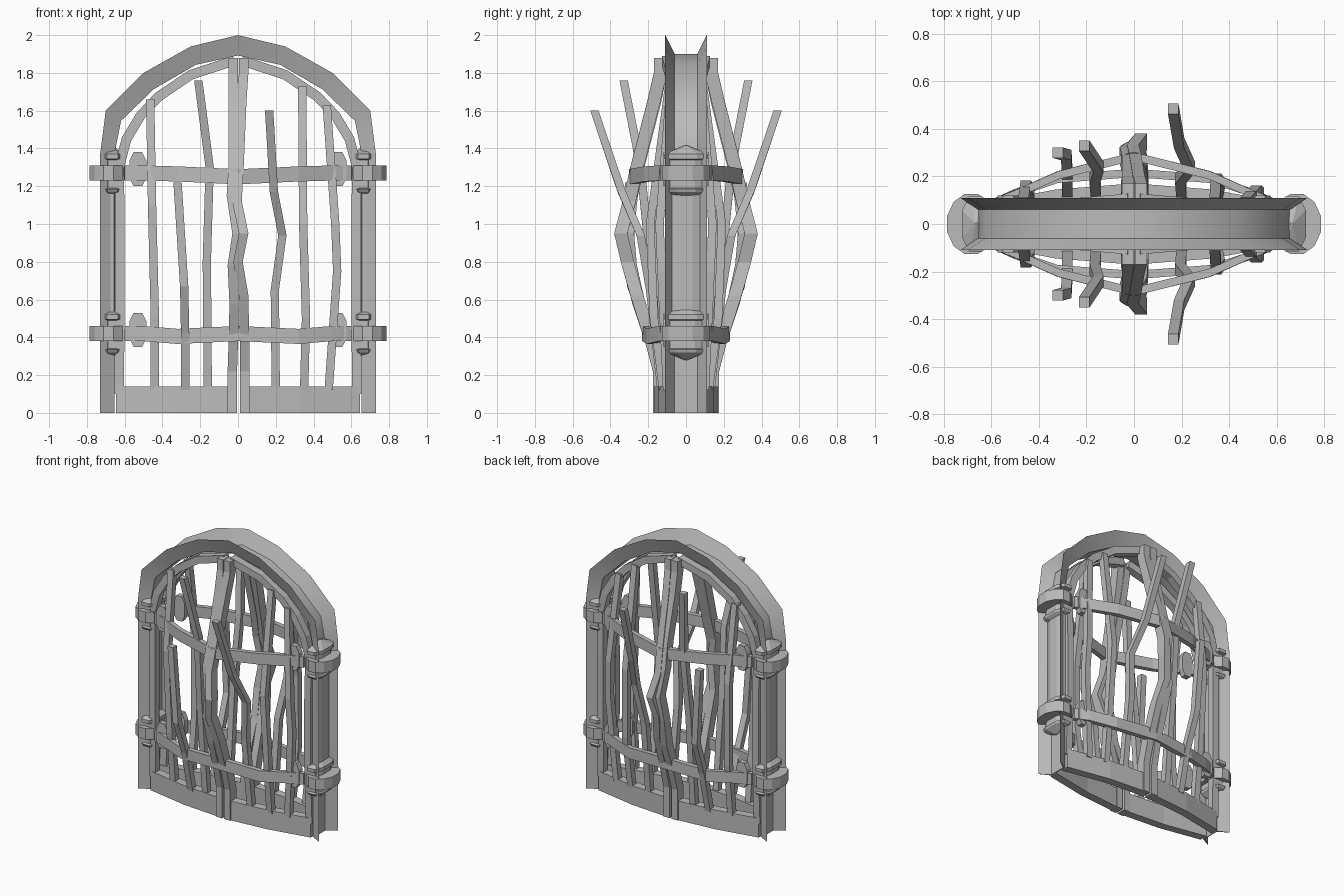
import bpy, bmesh, math
from mathutils import Vector

if "Cube" in bpy.data.objects:
    bpy.data.objects.remove(bpy.data.objects["Cube"])

iron = bpy.data.materials.new("grey iron")
iron.diffuse_color = (0.5, 0.5, 0.5, 1)
iron.use_nodes = True
iron.node_tree.nodes["Principled BSDF"].inputs["Base Color"].default_value = iron.diffuse_color


def finish(bm, name, smooth=False):
    bmesh.ops.recalc_face_normals(bm, faces=bm.faces[:])
    me = bpy.data.meshes.new(name)
    bm.to_mesh(me)
    bm.free()
    me.materials.append(iron)
    ob = bpy.data.objects.new(name, me)
    bpy.context.collection.objects.link(ob)
    if smooth:
        bpy.context.view_layer.objects.active = ob
        ob.select_set(True)
        bpy.ops.object.shade_smooth_by_angle(angle=math.radians(35))
        ob.select_set(False)
    return ob


def skin(bm, rings):
    """Join equal rings of points into a closed tube."""
    loops = [[bm.verts.new(p) for p in r] for r in rings]
    n = len(loops[0])
    for a, b in zip(loops, loops[1:]):
        for i in range(n):
            j = (i + 1) % n
            bm.faces.new((a[i], a[j], b[j], b[i]))
    bm.faces.new(loops[0])
    bm.faces.new(loops[-1][::-1])


def bar(name, pts, width, depth, caps=None):
    """Rectangular bar along a bent path, made for the front and the back.
    caps fixes the in-plane section direction at both ends."""
    for sy, side in ((1, "front"), (-1, "back")):
        bm = bmesh.new()
        P = [Vector((x, -sy * y, z)) for x, y, z in pts]
        ref = Vector((caps[0], 0, caps[1])) if caps else None
        rings = []
        for i, p in enumerate(P):
            t = P[min(i + 1, len(P) - 1)] - P[max(i - 1, 0)]
            u = Vector((t.z, 0, -t.x)).normalized()
            if ref:
                if i in (0, len(P) - 1):
                    u = ref.copy()
                elif u.dot(ref) < 0:
                    u = -u
            u *= width / 2
            v = Vector((0, depth / 2, 0))
            rings.append([p + u + v, p - u + v, p - u - v, p + u - v])
        skin(bm, rings)
        finish(bm, side + "_" + name)


def lathe(name, cx, prof, sides, stretch=1.0, power=1.0):
    """Turned part: prof holds (radius, z); stretch scales y, power squares it off."""
    def sq(c):
        return math.copysign(abs(c) ** power, c)
    bm = bmesh.new()
    rings = []
    for r, z in prof:
        angles = [2 * math.pi * (k + .5) / sides for k in range(sides)]
        rings.append([(cx + r * sq(math.cos(a)), stretch * r * sq(math.sin(a)), z)
                      for a in angles])
    skin(bm, rings)
    finish(bm, name)


# Flared channel frame: outer rim and inner web, left half mirrored to the right
outer = [(.73, 0), (.73, 1.37), (.70, 1.60), (.50, 1.80), (.25, 1.94), (0, 2)]
inner = [(.66, 0), (.66, 1.37), (.625, 1.55), (.45, 1.72), (.225, 1.85), (0, 1.9)]
outer += [(-x, z) for x, z in outer[-2::-1]]
inner += [(-x, z) for x, z in inner[-2::-1]]
bm = bmesh.new()
rings = []
for (ox, oz), (ix, iz) in zip(outer, inner):
    o, i = Vector((ox, 0, oz)), Vector((ix, 0, iz))
    under = i + (i - o) * .08
    rings.append([q + Vector((0, y, 0)) for q, y in
                  ((o, -.11), (i, -.06), (i, .06), (o, .11), (under, .07), (under, -.07))])
skin(bm, rings)
finish(bm, "arch_frame", True)

# Gate leaves: bottom rail, outer stile, curved top rail
for s, side in ((-1, "left"), (1, "right")):
    bar(side + "_bottom_rail",
        [(s * .015, .14, .07), (s * .33, .115, .07), (s * .645, .055, .07)], .14, .06, (0, 1))
    bar(side + "_outer_stile",
        [(s * .63, .06, .1), (s * .625, .07, .5), (s * .625, .07, 1.0), (s * .63, .065, 1.36)],
        .05, .05, (1, 0))
    bar(side + "_top_rail",
        [(s * .63, .065, 1.30), (s * .59, .07, 1.45), (s * .515, .07, 1.575),
         (s * .42, .07, 1.675), (s * .25, .08, 1.79), (s * .02, .10, 1.865)], .052, .055)

# Bulging centre stiles
bar("left_centre_stile",
    [(-.03, .14, 0), (-.03, .14, .22), (-.025, .18, .37), (-.02, .25, .58), (-.03, .295, .78),
     (-.005, .31, .95), (-.035, .29, 1.15), (-.025, .25, 1.32), (-.025, .165, 1.65),
     (-.025, .135, 1.80), (-.025, .135, 1.88)],
    .05, .07, (1, 0))
bar("right_centre_stile",
    [(.035, .14, 0), (.035, .14, .22), (.035, .18, .37), (.03, .26, .62), (0, .31, .80),
     (.03, .345, .95), (-.005, .30, 1.12), (.005, .26, 1.30), (.02, .17, 1.65),
     (.03, .135, 1.80), (.03, .135, 1.88)],
    .05, .07, (1, 0))

# Cross rails bowed outwards
for s, side in ((-1, "left"), (1, "right")):
    bar(side + "_upper_cross_rail",
        [(s * .60, .085, 1.27), (s * .50, .125, 1.27), (s * .32, .205, 1.265), (0, .285, 1.25)],
        .08, .035, (0, 1))
    bar(side + "_lower_cross_rail",
        [(s * .60, .085, .42), (s * .50, .13, .42), (s * .32, .19, .405), (0, .215, .42)],
        .08, .035, (0, 1))

# Bent and broken rods
rods = [
    [(-.44, .10, .12), (-.44, .14, .5), (-.455, .16, 1.1), (-.465, .09, 1.66)],
    [(-.28, .13, .12), (-.28, .20, .42), (-.285, .29, .67), (-.32, .30, 1.22)],
    [(-.16, .13, .12), (-.165, .19, .8), (-.15, .24, 1.30), (-.21, .33, 1.76)],
    [(.20, .13, .12), (.195, .19, .65), (.235, .24, .94), (.19, .34, 1.17), (.165, .485, 1.6)],
    [(.35, .12, .12), (.36, .17, .5), (.345, .19, 1.0), (.34, .09, 1.73)],
    [(.48, .10, .12), (.525, .13, .75), (.515, .14, 1.0), (.47, .09, 1.63)],
]
for n, pts in enumerate(rods):
    bar("rod_%d" % (n + 1), pts, .044, .044, (1, 0))

# Hinges on both posts
for s, side in ((-1, "left"), (1, "right")):
    lathe(side + "_hinge_pole", s * .667, [(.03, .35), (.03, 1.35)], 8, 2.9)
    for z, level in ((.42, "lower"), (1.27, "upper")):
        name = side + "_" + level
        lathe(name + "_hinge_collar", s * .665,
              [(.005, z - .14), (.055, z - .10), (.06, z - .085), (.05, z - .08), (.05, z + .07),
               (.062, z + .075), (.062, z + .10), (.005, z + .145)], 8, 2.0, .8)
        lathe(name + "_hinge_clamp", s * .685,
              [(.105, z - .04), (.105, z + .04)], 12, 1.25)
        # Octagonal bolt heads pinching the cross rail
        for sy in (-1, 1):
            bm = bmesh.new()
            ring = [(.045, -.045), (.045, .045), (.022, .09), (-.022, .09),
                    (-.045, .045), (-.045, -.045), (-.022, -.09), (.022, -.09)]
            skin(bm, [[(s * .53 + x, sy * y, z + .02 + q) for x, q in ring]
                      for y in (.08, .12)])
            finish(bm, name + "_bolt_plate")
